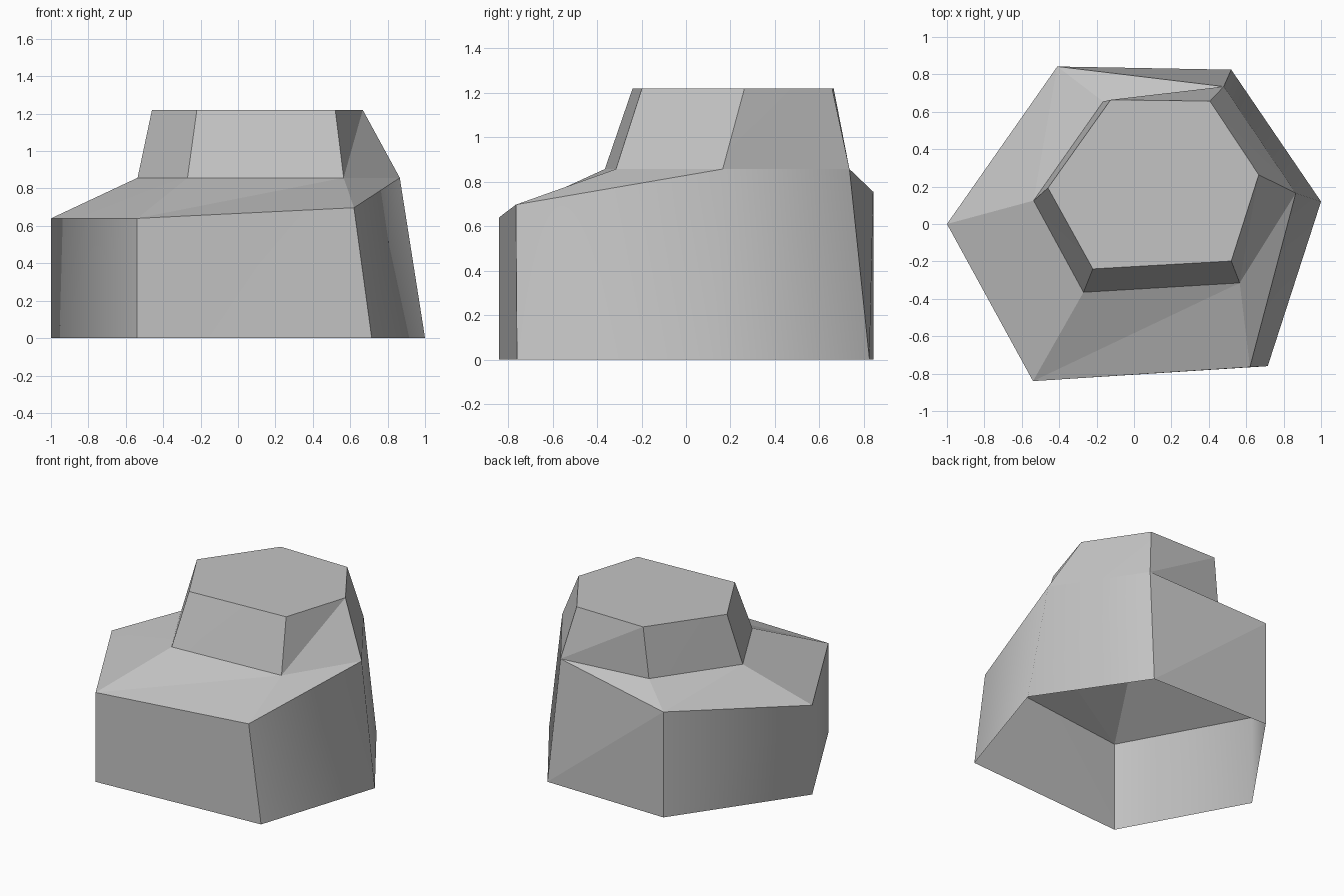
import bpy
import bmesh
import math

cube = bpy.data.objects.get("Cube")
if cube:
    bpy.data.objects.remove(cube, do_unlink=True)

# One flat stone colour
stone = bpy.data.materials.new("stone grey")
stone.use_nodes = True
colour = (0.55, 0.55, 0.55, 1)
stone.diffuse_color = colour
stone.node_tree.nodes["Principled BSDF"].inputs["Base Color"].default_value = colour

bm = bmesh.new()


def ring(points):
    """Create one six-sided cross-section, counter-clockwise from the left corner."""
    return [bm.verts.new(p) for p in points]


def level(points, z):
    return ring([(x, y, z) for x, y in points])


def bridge(lower, upper):
    """Join two rings with triangles, skipping those collapsed at shared corners."""
    for i in range(len(lower)):
        j = (i + 1) % len(lower)
        for tri in ((lower[i], lower[j], upper[j]), (lower[i], upper[j], upper[i])):
            if len(set(tri)) == 3:
                bm.faces.new(tri)


# Open foot of the rock
foot = level([(-1, 0), (-.54, -.84), (.715, -.76),
              (1, .12), (.52, .825), (-.41, .842)], 0)

# Uneven shoulder at the top of the lower block
shoulder = ring([(-1, 0, .64), (-.54, -.84, .64), (.62, -.765, .697),
                 (.865, .165, .857), (.48, .735, .857), (-.41, .842, .755)])

# Root of the upper block, which meets the shoulder at two corners
front_left, front, front_right, back = level(
    [(-.537, .125), (-.27, -.365), (.565, -.315), (-.165, .655)], .857)
root = [front_left, front, front_right, shoulder[3], shoulder[4], back]

# Flat crown
crown = level([(-.46, .193), (-.22, -.24), (.52, -.198),
               (.667, .263), (.406, .657), (-.125, .664)], 1.22)

bridge(foot, shoulder)
bridge(shoulder, root)
bridge(root, crown)
bm.faces.new(crown)
bm.normal_update()

# Crisp creases everywhere but two softened upright corners
soft = [{foot[i], shoulder[i]} for i in (0, 3)]
for face in bm.faces:
    face.smooth = True
for edge in bm.edges:
    flat = edge.calc_face_angle(math.pi) < math.radians(5)
    edge.smooth = flat or set(edge.verts) in soft

mesh = bpy.data.meshes.new("rock")
bm.to_mesh(mesh)
bm.free()
mesh.materials.append(stone)
rock = bpy.data.objects.new("rock", mesh)
bpy.context.collection.objects.link(rock)
